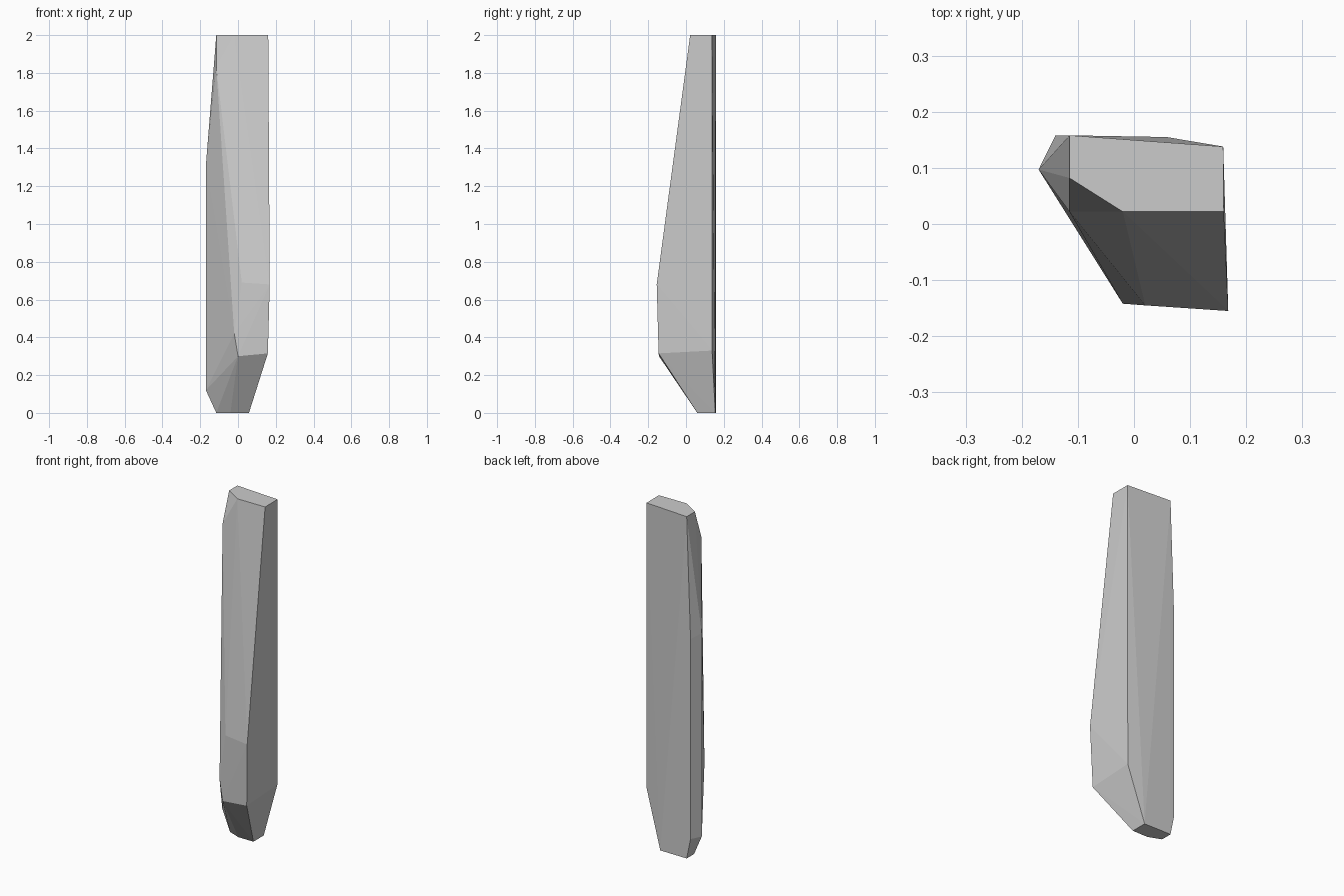
import bpy, bmesh

if "Cube" in bpy.data.objects:
    bpy.data.objects.remove(bpy.data.objects["Cube"])

# Faceted shard: corner points grouped by height, wrapped in a convex hull
top_cap = [(-0.115, 0.158, 2), (0.159, 0.138, 2), (0.160, 0.022, 2),
           (-0.02, 0.022, 2), (-0.115, 0.082, 2)]
left_side = [(-0.115, 0.022, 1.83), (-0.14, 0.158, 1.29), (-0.17, 0.097, 1.31),
             (-0.14, 0.158, 0.12), (-0.17, 0.097, 0.12)]
front_belly = [(0.02, -0.145, 0.69), (0.168, -0.155, 0.68),
               (-0.02, -0.142, 0.42), (0.0, -0.143, 0.30), (0.158, -0.145, 0.315)]
back_right = [(0.158, 0.138, 0.33)]
foot = [(0.058, 0.155, 0), (0.058, 0.06, 0), (-0.04, 0.06, 0),
        (-0.115, 0.09, 0), (-0.115, 0.158, 0)]

bm = bmesh.new()
for p in top_cap + left_side + front_belly + back_right + foot:
    bm.verts.new(p)
hull = bmesh.ops.convex_hull(bm, input=bm.verts[:])
loose = [v for v in bm.verts if not v.link_faces]
bmesh.ops.delete(bm, geom=loose, context='VERTS')

# Merge coplanar triangles into clean flat facets
bmesh.ops.dissolve_limit(bm, angle_limit=0.002, verts=bm.verts[:], edges=bm.edges[:])
bmesh.ops.recalc_face_normals(bm, faces=bm.faces[:])

mesh = bpy.data.meshes.new("stone_shard")
bm.to_mesh(mesh)
bm.free()
bpy.context.collection.objects.link(bpy.data.objects.new("stone_shard", mesh))
